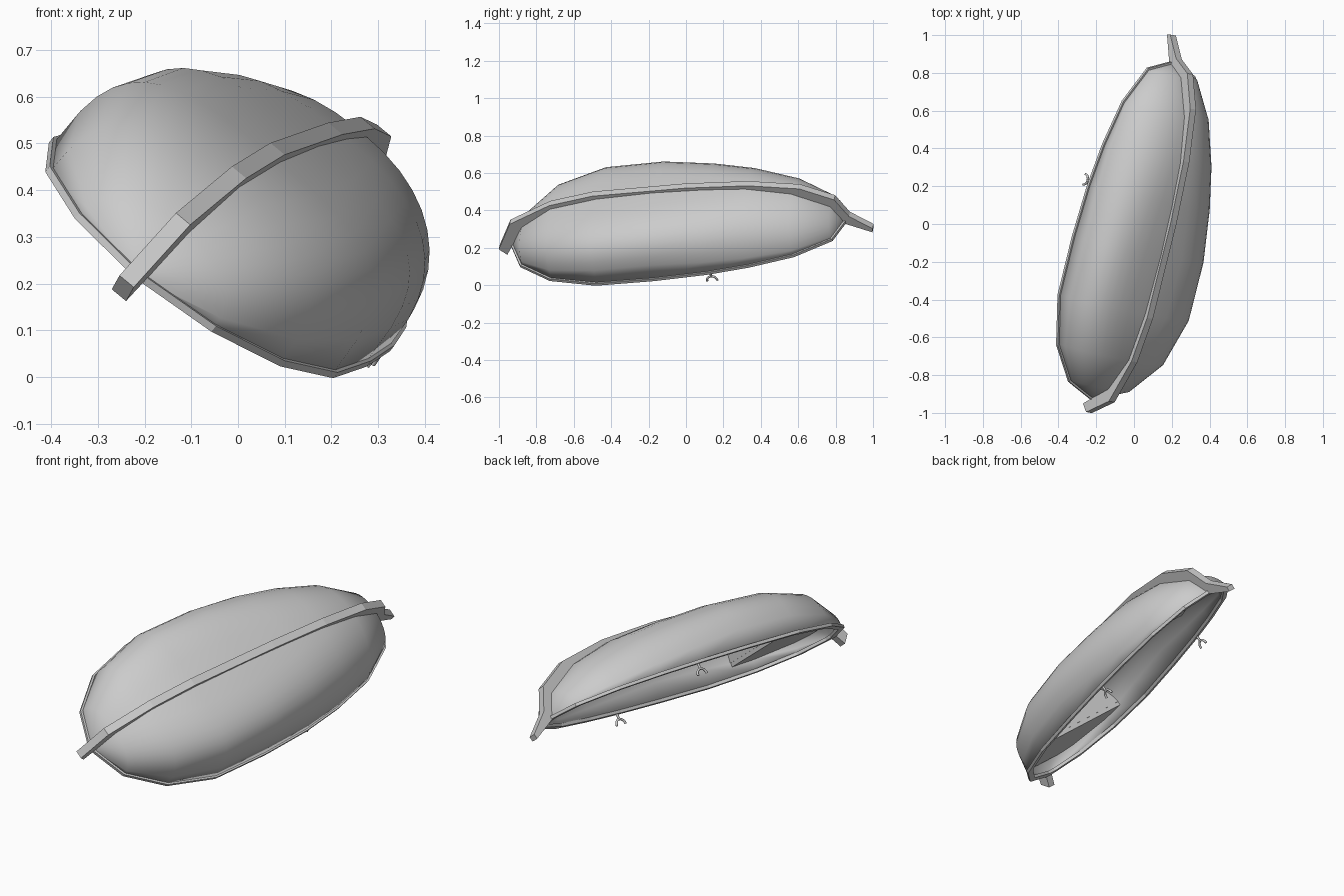
import bpy, bmesh, math
from mathutils import Matrix

if "Cube" in bpy.data.objects:
    bpy.data.objects.remove(bpy.data.objects["Cube"])

# Overturned rowing boat. Local frame: x across, y along, z towards the keel.
FRAME = Matrix(((0.763, 0.230, 0.603, -0.01),
                (-0.135, 0.970, -0.199, -0.035),
                (-0.632, 0.071, 0.771, 0.275),
                (0, 0, 0, 1)))

# Stations: position along, half width, depth, section fullness
STATIONS = [(-0.91, .02, .02, 2.2), (-0.84, .188, .13, 2.5), (-0.66, .323, .24, 2.8),
            (-0.40, .391, .285, 3.3), (-0.08, .388, .30, 3.3), (0.20, .368, .295, 2.7),
            (0.425, .333, .28, 2.3), (0.663, .272, .225, 2.0), (0.857, .16, .12, 2.0),
            (0.91, .02, .02, 2.0)]


def make(name, verts, faces, smooth=0):
    me = bpy.data.meshes.new(name)
    bm = bmesh.new()
    vs = [bm.verts.new(v) for v in verts]
    for f in faces:
        bm.faces.new([vs[i] for i in f])
    bmesh.ops.recalc_face_normals(bm, faces=bm.faces)
    top = max(bm.faces, key=lambda f: f.calc_center_median().z)
    if top.normal.z < 0:
        bmesh.ops.reverse_faces(bm, faces=bm.faces)
    bm.to_mesh(me)
    bm.free()
    ob = bpy.data.objects.new(name, me)
    bpy.context.collection.objects.link(ob)
    ob.matrix_world = FRAME
    if smooth:
        me.shade_smooth()
    return ob


def station(y):
    for a, b in zip(STATIONS, STATIONS[1:]):
        if a[0] <= y <= b[0]:
            t = (y - a[0]) / (b[0] - a[0])
            return [p + (q - p) * t for p, q in zip(a, b)]


def section(w, d, p, n=20):
    pts = []
    for i in range(n + 1):
        c, s = math.cos(math.pi * i / n), math.sin(math.pi * i / n)
        pts.append((math.copysign(abs(c) ** (2 / p), c) * w, max(s, 0) ** (2 / p) * d))
    return pts


def half_width(y, h, inset=0.018):
    _, w, d, p = station(y)
    return max(0.01, w * (1 - min(1, h / d) ** p) ** (1 / p) - inset)


# Hull shell
verts, faces, N = [], [], 20
for y, w, d, p in STATIONS:
    verts += [(x, y, z + 0.008) for x, z in section(w, d, p, N)]
M = N + 1
for j in range(len(STATIONS) - 1):
    for i in range(N):
        a = j * M + i
        faces.append((a, a + 1, a + 1 + M, a + M))
faces.append(tuple(range(M)))
faces.append(tuple(range((len(STATIONS) - 1) * M, len(STATIONS) * M)))
hull = make("hull", verts, faces, smooth=1)
mod = hull.modifiers.new("wall", 'SOLIDIFY')
mod.thickness = 0.014
mod.offset = -1

# Gunwale band around the opening
outline = [(w, y) for y, w, d, p in STATIONS] + [(-w, y) for y, w, d, p in reversed(STATIONS)]
K = len(outline)
verts = []
for grow, z in ((1.02, 0.004), (1.02, 0.02), (0.955, 0.02), (0.955, 0.004)):
    verts += [(x * grow, y * (1 + (grow - 1) * 0.6), z) for x, y in outline]
faces = [(r * K + i, r * K + (i + 1) % K, (r + 1) % 4 * K + (i + 1) % K, (r + 1) % 4 * K + i)
         for r in range(4) for i in range(K)]
make("gunwale", verts, faces)

# Keel with projecting stem and stern ends
outer = [(-0.993, 0), (-.90, .165), (-.66, .272), (-.415, .315), (.1, .324), (.44, .309),
         (.717, .262), (.89, .17), (.947, .05), (1.058, -.045)]
inner = [(-.955, -.042), (-.845, .12), (-.66, .23), (-.415, .27), (.1, .28), (.44, .265),
         (.70, .20), (.85, .11), (.91, .005), (1.052, -.07)]
verts, faces = [], []
for (y0, z0), (y1, z1) in zip(outer, inner):
    verts += [(-.02, y0, z0), (.02, y0, z0), (.02, y1, z1), (-.02, y1, z1)]
for j in range(len(outer) - 1):
    for i in range(4):
        k = (i + 1) % 4
        faces.append((4 * j + i, 4 * j + k, 4 * j + 4 + k, 4 * j + 4 + i))
e = 4 * len(outer)
faces += [(0, 1, 2, 3), (e - 4, e - 3, e - 2, e - 1)]
make("keel", verts, faces)


# Flat seat boards fitted to the inside of the hull
def board(name, ys, h, thick):
    vs = [(half_width(y, h + t) * s, y, h + t) for y in ys for s, t in
          ((-1, 0), (1, 0), (1, thick), (-1, thick))]
    fs = [(4 * j + i, 4 * j + (i + 1) % 4, 4 * j + 4 + (i + 1) % 4, 4 * j + 4 + i)
          for j in range(len(ys) - 1) for i in range(4)]
    n = len(vs)
    make(name, vs, fs + [(0, 1, 2, 3), (n - 4, n - 3, n - 2, n - 1)])


board("end_seat", [-.86, -.82, -.66, -.54], 0.065, 0.02)
board("rowing_seat", [.26, .40], 0.13, 0.02)

# Bulkhead closing the end seat
_, w, d, p = station(-.54)
prof = [(x, z) for x, z in section(w - .01, d - .01, p, 32) if z > 0.075]
n = len(prof)
verts = [(x, y, z) for y in (-.555, -.54) for x, z in prof]
faces = [tuple(range(n)), tuple(range(n, 2 * n))]
faces += [(i, (i + 1) % n, n + (i + 1) % n, n + i) for i in range(n)]
make("bulkhead", verts, faces)


# Oarlocks: a short post with a half-ring on each gunwale
def oarlock(name, x):
    cu = bpy.data.curves.new(name, 'CURVE')
    cu.dimensions = '3D'
    cu.bevel_depth = 0.006
    cu.bevel_resolution = 2
    cu.use_fill_caps = True
    arc = [(x, .22 + .028 * math.cos(math.pi * i / 10), -.052 + .03 * math.sin(math.pi * i / 10))
           for i in range(11)]
    for path in ([(x, .22, .015), (x, .22, -.022)], arc):
        sp = cu.splines.new('POLY')
        sp.points.add(len(path) - 1)
        for pt, co in zip(sp.points, path):
            pt.co = (*co, 1)
    ob = bpy.data.objects.new(name, cu)
    bpy.context.collection.objects.link(ob)
    ob.matrix_world = FRAME


oarlock("oarlock_right", 0.357)
oarlock("oarlock_left", -0.357)
